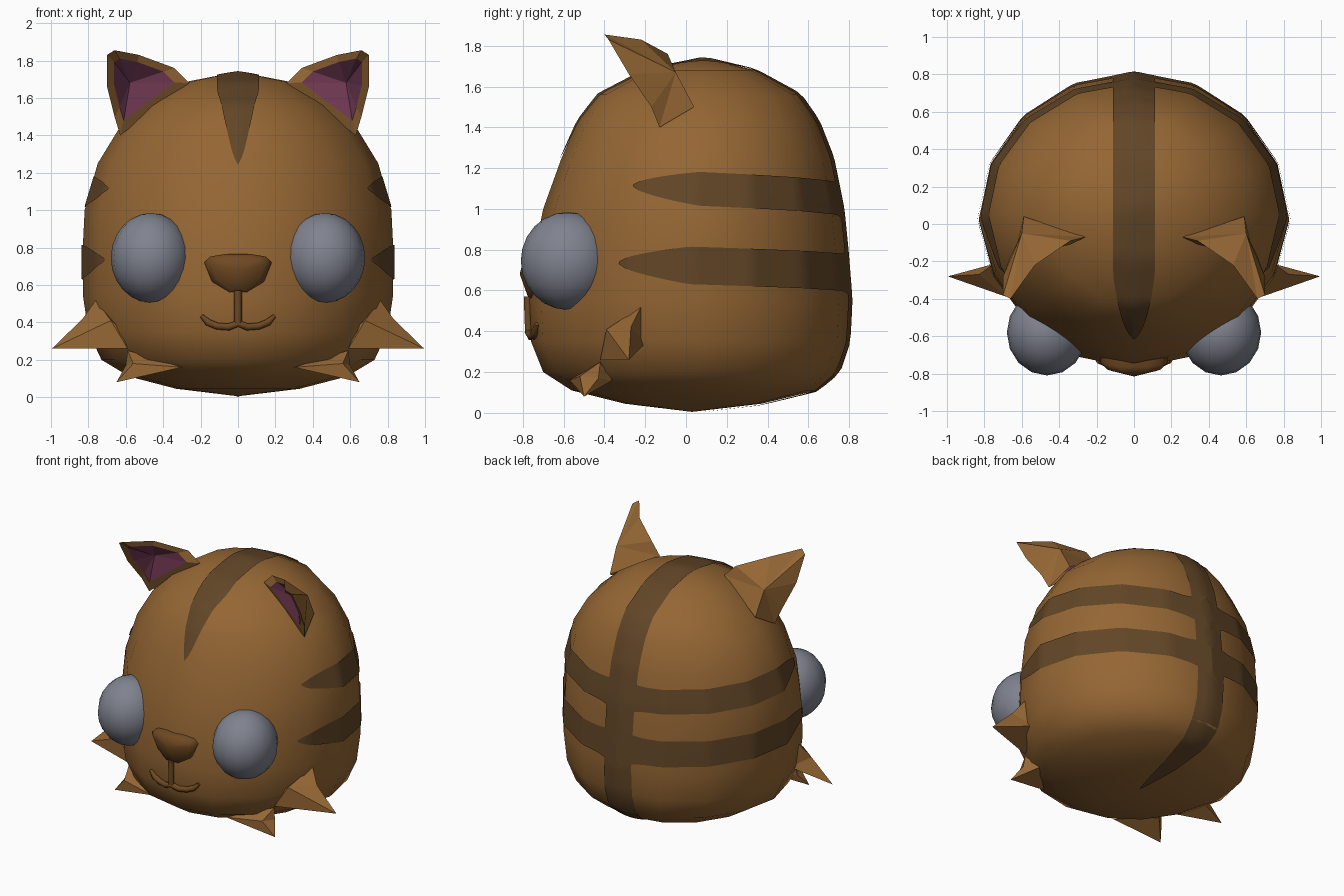
import bpy, bmesh
from math import sin, cos, pi, radians
from mathutils import Vector
from mathutils.bvhtree import BVHTree

cube = bpy.data.objects.get("Cube")
if cube:
    bpy.data.objects.remove(cube, do_unlink=True)


def material(name, rgb):
    m = bpy.data.materials.new(name)
    m.use_nodes = True
    m.diffuse_color = (*rgb, 1)
    m.node_tree.nodes["Principled BSDF"].inputs["Base Color"].default_value = (*rgb, 1)
    return m


FUR = material("brown fur", (0.30, 0.134, 0.034))
STRIPE = material("dark stripe", (0.122, 0.061, 0.02))
NOSE = material("nose brown", (0.16, 0.066, 0.016))
EYE = material("grey eye", (0.215, 0.225, 0.275))
PINK = material("ear pink", (0.17, 0.042, 0.09))
CENTRE = Vector((0, 0.03, 0.87))


def finish(bm, name, mats, smooth=None, mirror=False, recalc=True):
    if recalc:
        bmesh.ops.recalc_face_normals(bm, faces=bm.faces[:])
    me = bpy.data.meshes.new(name)
    bm.to_mesh(me)
    bm.free()
    ob = bpy.data.objects.new(name, me)
    bpy.context.collection.objects.link(ob)
    for m in mats:
        me.materials.append(m)
    if smooth:
        bpy.ops.object.select_all(action="DESELECT")
        ob.select_set(True)
        bpy.context.view_layer.objects.active = ob
        bpy.ops.object.shade_smooth_by_angle(angle=radians(smooth))
    if mirror:
        mod = ob.modifiers.new("Mirror", "MIRROR")
        mod.use_mirror_merge = False
    return ob


def bridge(bm, a, b, mat=0):
    for i in range(len(a)):
        j = (i + 1) % len(a)
        bm.faces.new((a[i], a[j], b[j], b[i])).material_index = mat


def fan(bm, loop, apex, mat=0):
    for i in range(len(loop)):
        bm.faces.new((loop[i], loop[(i + 1) % len(loop)], apex)).material_index = mat


# Head: sixteen-sided rings of height, half width, front and back
RINGS = [(0.045, .33, -.30, .37), (.11, .58, -.56, .64), (.2, .73, -.70, .75),
         (.35, .80, -.76, .80), (.55, .83, -.77, .81), (.8, .83, -.74, .79),
         (1.0, .82, -.70, .77), (1.25, .75, -.61, .72), (1.43, .64, -.53, .65),
         (1.56, .50, -.43, .56), (1.68, .31, -.20, .34)]
bm = bmesh.new()
loops = []
for z, hw, front, back in RINGS:
    ring = []
    for i in range(16):
        a = i * pi / 8
        x = hw * sin(a) * (1 - 0.06 * max(0, -cos(a)))
        ring.append(bm.verts.new((x, (front + back) / 2 + (back - front) / 2 * cos(a), z)))
    loops.append(ring)
for lower, upper in zip(loops, loops[1:]):
    bridge(bm, lower, upper)
fan(bm, loops[0], bm.verts.new((0, .03, .005)))
fan(bm, loops[-1], bm.verts.new((0, .09, 1.74)))
bmesh.ops.recalc_face_normals(bm, faces=bm.faces[:])
surface = BVHTree.FromBMesh(bm)
finish(bm, "head", [FUR], smooth=80)


# Stripes: thin plates cast outward onto the head
def stripe(name, ray, steps, mirror=False):
    bm = bmesh.new()
    rows = []
    for i in range(steps + 1):
        row = []
        for u in (-1, -.5, 0, .5, 1):
            origin, direction = ray(i / steps, u)
            hit = surface.ray_cast(origin, direction)[0]
            row.append(bm.verts.new(hit + direction * 0.007))
        rows.append(row)
    for a, b in zip(rows, rows[1:]):
        for k in range(4):
            f = bm.faces.new((a[k], a[k + 1], b[k + 1], b[k]))
            f.normal_update()
            if f.normal.dot(f.calc_center_median() - CENTRE) < 0:
                f.normal_flip()
    finish(bm, name, [STRIPE], smooth=80, mirror=mirror, recalc=False)


def crown_ray(t, u):
    a = radians(150 - 238 * t)
    half = 0.11 * min(1, (t / .16) ** .7, ((1 - t) / .18) ** .8) + 0.001
    return Vector((u * half, CENTRE.y, CENTRE.z)), Vector((0, cos(a), sin(a)))


def side_ray(start, z0, z1, width):
    def ray(t, u):
        a = radians(start + (90 - start) * t)
        half = width * min(1, ((t + .002) / .22) ** .6) + .06 * max(0, (t - .82) / .18) ** 3
        return Vector((0, .05, z0 + (z1 - z0) * t + u * half)), Vector((cos(a), sin(a), 0))
    return ray


stripe("crown_stripe", crown_ray, 72)
stripe("upper_side_stripes", side_ray(-24, 1.115, 1.04, .083), 40, True)
stripe("lower_side_stripes", side_ray(-28, .735, .68, .092), 40, True)

# Eyes
bm = bmesh.new()
bmesh.ops.create_uvsphere(bm, u_segments=16, v_segments=12, radius=1)
bmesh.ops.scale(bm, vec=(.215, .23, .24), verts=bm.verts)
bmesh.ops.translate(bm, vec=(.465, -.58, .745), verts=bm.verts)
finish(bm, "eyes", [EYE], smooth=80, mirror=True)

# Ears: a leaning rim, a pink hollow and a ridged back
rim = [(.26, -.07, 1.68), (.34, -.09, 1.76), (.53, -.22, 1.83), (.66, -.40, 1.855),
       (.70, -.38, 1.83), (.70, -.28, 1.66), (.66, -.17, 1.50), (.63, -.13, 1.40)]
bm = bmesh.new()
outer = [bm.verts.new(p) for p in rim]
mid = sum((Vector(p) for p in rim), Vector()) / len(rim)
inner = [bm.verts.new(Vector(p).lerp(mid, .27)) for p in rim]
ridge = Vector((.60, -.05, 1.67))
bridge(bm, outer, inner)
fan(bm, inner, bm.verts.new(mid.lerp(ridge, .45)), 1)
fan(bm, outer + [bm.verts.new((.59, .04, 1.50))], bm.verts.new(ridge))
finish(bm, "ears", [FUR, PINK], mirror=True)


# Cheek tufts: spiky outlines closed by a front and a back point
def tuft(name, outline, front, back):
    bm = bmesh.new()
    loop = [bm.verts.new(p) for p in outline]
    fan(bm, loop, bm.verts.new(front))
    fan(bm, loop, bm.verts.new(back))
    finish(bm, name, [FUR], mirror=True)


tuft("upper_cheek_tufts",
     [(.59, -.42, .26), (.995, -.28, .26), (.83, -.27, .42), (.76, -.22, .52), (.64, -.38, .38)],
     (.68, -.39, .41), (.70, -.2, .34))
tuft("lower_cheek_tufts",
     [(.30, -.57, .16), (.65, -.50, .08), (.60, -.43, .17), (.59, -.42, .25)],
     (.56, -.52, .18), (.52, -.36, .16))

# Nose: a rounded triangle dome
half = [(.07, .765), (.15, .752), (.18, .72), (.14, .62), (.05, .548)]
shape = half + [(-x, z) for x, z in reversed(half)]
bm = bmesh.new()


def nose_ring(scale, y):
    return [bm.verts.new((x * scale, y - .12 * (z - .6) + abs(x) * .15, .67 + (z - .67) * scale))
            for x, z in shape]


back, edge, face = nose_ring(.97, -.65), nose_ring(1, -.755), nose_ring(.8, -.79)
bridge(bm, back, edge)
bridge(bm, edge, face)
fan(bm, face, bm.verts.new((0, -.815, .68)))
bm.faces.new(back)
finish(bm, "nose", [NOSE], smooth=50)

# Mouth: bevelled lines laid on the face
curve = bpy.data.curves.new("mouth", "CURVE")
curve.dimensions = "3D"
curve.bevel_depth = .021
curve.bevel_resolution = 1
curve.use_fill_caps = True
smile = [(0, .395), (.05, .375), (.11, .38), (.16, .40), (.195, .435)]
smile = [(-x, z) for x, z in reversed(smile[1:])] + smile
for path in ([(0, .57), (0, .48), (0, .39)], smile):
    line = curve.splines.new("POLY")
    line.points.add(len(path) - 1)
    for p, (x, z) in zip(line.points, path):
        hit = surface.ray_cast(Vector((x, -2, z)), Vector((0, 1, 0)))[0]
        p.co = (x, hit.y - .008, z, 1)
        p.radius = .55 if abs(x) > .18 else 1
mouth = bpy.data.objects.new("mouth", curve)
curve.materials.append(NOSE)
bpy.context.collection.objects.link(mouth)
